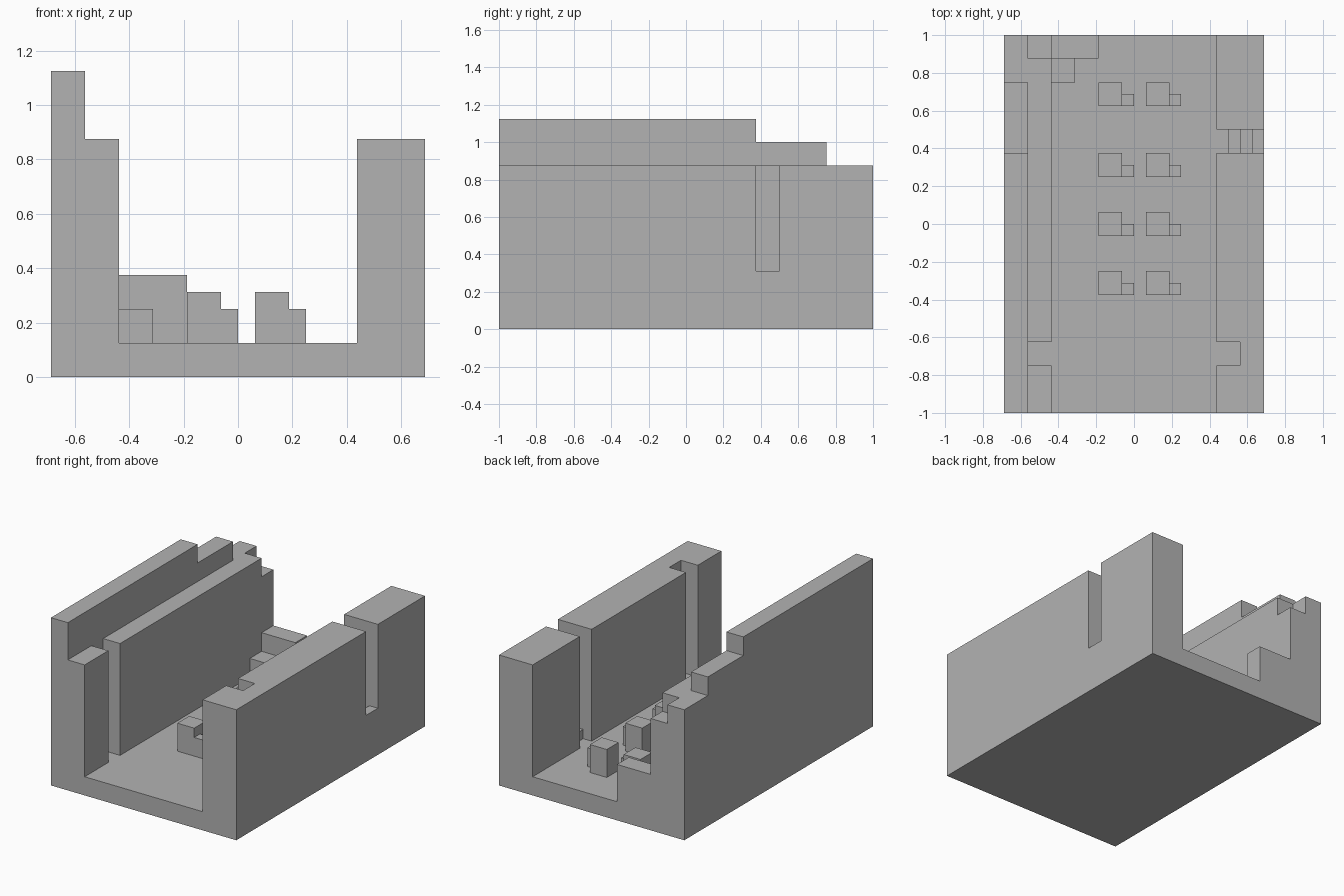
import bpy
import bmesh

U = 1 / 16  # building grid step

default_cube = bpy.data.objects.get("Cube")
if default_cube:
    bpy.data.objects.remove(default_cube, do_unlink=True)

# Single stone grey material
GREY = (0.45, 0.45, 0.45, 1)
stone = bpy.data.materials.new("stone grey")
stone.use_nodes = True
stone.diffuse_color = GREY
stone.node_tree.nodes["Principled BSDF"].inputs["Base Color"].default_value = GREY


def prism(name, profile, y0, y1):
    """Extrude an (x, z) profile along y; all values in grid steps."""
    bm = bmesh.new()
    face = bm.faces.new([bm.verts.new((x * U, y0 * U, z * U)) for x, z in profile])
    moved = bmesh.ops.extrude_face_region(bm, geom=[face])["geom"]
    verts = [v for v in moved if isinstance(v, bmesh.types.BMVert)]
    bmesh.ops.translate(bm, verts=verts, vec=(0, (y1 - y0) * U, 0))
    bmesh.ops.recalc_face_normals(bm, faces=bm.faces)
    mesh = bpy.data.meshes.new(name)
    bm.to_mesh(mesh)
    bm.free()
    mesh.materials.append(stone)
    obj = bpy.data.objects.new(name, mesh)
    bpy.context.collection.objects.link(obj)
    return obj


def box(name, x, y, z):
    return prism(name, [(x[0], z[0]), (x[1], z[0]), (x[1], z[1]), (x[0], z[1])], *y)


def combine(target, tool, operation):
    """Apply a boolean and discard the helper."""
    mod = target.modifiers.new("shape", "BOOLEAN")
    mod.operation = operation
    mod.solver = "EXACT"
    mod.object = tool
    bpy.context.view_layer.objects.active = target
    bpy.ops.object.modifier_apply(modifier=mod.name)
    bpy.data.objects.remove(tool, do_unlink=True)


# Floor and both side walls
hall = prism("floor_and_walls", [
    (-11, 0), (11, 0), (11, 14), (7, 14), (7, 2),
    (-7, 2), (-7, 14), (-9, 14), (-9, 18), (-11, 18)], -16, 16)

# Wall recesses, stepped parapet and lowered rear corner
for name, x, y, z in (
        ("right_recess", (-9, -6), (-12, -10), (2, 20)),
        ("left_recess", (6, 9), (-12, -10), (2, 20)),
        ("parapet_step", (-13, -8), (6, 17), (16, 20)),
        ("parapet_end", (-13, -8), (12, 17), (14, 20)),
        ("rear_corner", (-9, -6), (14, 17), (12, 20))):
    combine(hall, box(name, x, y, z), "DIFFERENCE")

# Doorway through the left wall with rising steps
combine(hall, prism("doorway", [
    (6, 2), (8, 2), (8, 3), (9, 3), (9, 4), (10, 4), (10, 5),
    (13, 5), (13, 20), (6, 20)], 6, 8), "DIFFERENCE")

# Low rear wall remnant and its step
combine(hall, box("rear_wall", (-7, -3), (14, 16), (2, 6)), "UNION")
combine(hall, box("rear_step", (-7, -5), (12, 14), (2, 4)), "UNION")

# Two rows of short pillars, each with a small block beside it
for row, y in enumerate((-6, -1, 4, 10), 1):
    for side, x in (("right", -3), ("left", 1)):
        box(f"{side}_pillar_{row}", (x, x + 2), (y, y + 2), (2, 5))
        box(f"{side}_pillar_block_{row}", (x + 2, x + 3), (y, y + 1), (2, 4))
